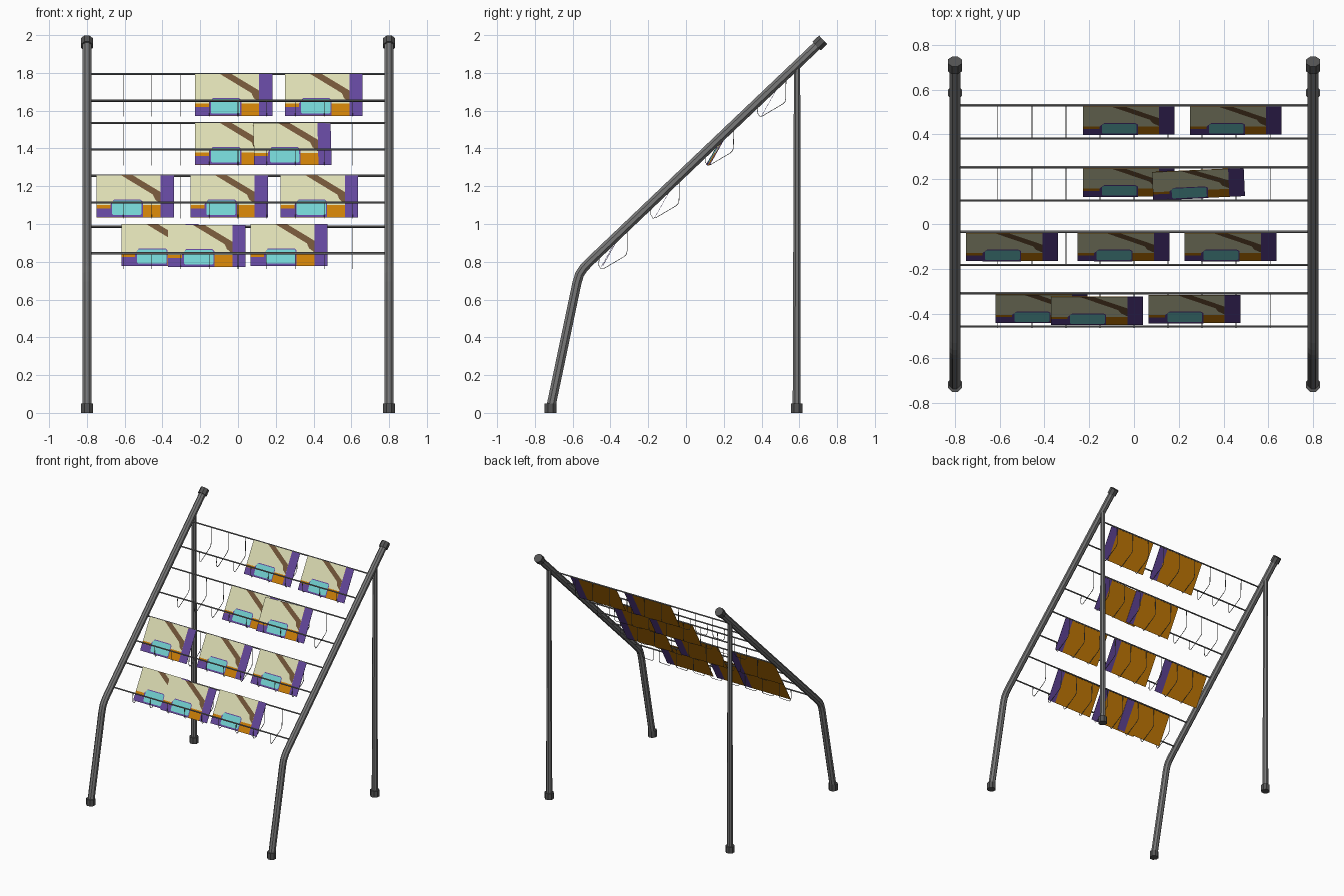
import bpy, bmesh, math
from mathutils import Vector, Matrix

if "Cube" in bpy.data.objects:
    bpy.data.objects.remove(bpy.data.objects["Cube"])


def mat(name, rgb):
    m = bpy.data.materials.new(name)
    m.diffuse_color = (*rgb, 1)
    m.use_nodes = True
    m.node_tree.nodes["Principled BSDF"].inputs["Base Color"].default_value = m.diffuse_color
    return m


METAL = mat("grey metal", (0.19, 0.19, 0.19))
CAP = mat("dark rubber", (0.09, 0.09, 0.09))
BOOK = [mat("orange", (0.6, 0.21, 0.002)), mat("purple", (0.125, 0.062, 0.33)),
        mat("cream", (0.72, 0.72, 0.45)), mat("brown", (0.17, 0.09, 0.04)),
        mat("cyan", (0.17, 0.64, 0.64))]


def finish(name, bm, mats):
    me = bpy.data.meshes.new(name)
    bm.to_mesh(me)
    bm.free()
    for m in mats:
        me.materials.append(m)
    ob = bpy.data.objects.new(name, me)
    bpy.context.collection.objects.link(ob)


def sweep(bm, pts, radii, sides, side):
    """Faceted tube along a planar path; side is the normal of that plane."""
    pts, side, rings = [Vector(p) for p in pts], Vector(side), []
    for i, p in enumerate(pts):
        a = (p - pts[i - 1]).normalized() if i else None
        b = (pts[i + 1] - p).normalized() if i < len(pts) - 1 else None
        t = ((a or b) + (b or a)).normalized()
        up = t.cross(side)
        r = radii[i] if isinstance(radii, (list, tuple)) else radii
        ring = []
        for k in range(sides):
            an = 2 * math.pi * (k + 0.5) / sides
            ring.append(bm.verts.new(p + r * (math.cos(an) * side + math.sin(an) * up)))
        rings.append(ring)
    for r0, r1 in zip(rings, rings[1:]):
        for k in range(sides):
            j = (k + 1) % sides
            bm.faces.new((r0[k], r0[j], r1[j], r1[k]))
    bm.faces.new(rings[0][::-1])
    bm.faces.new(rings[-1])


def part(name, paths, radii, sides, m, side=(1, 0, 0)):
    bm = bmesh.new()
    for p in paths:
        sweep(bm, p, radii, sides, side)
    bmesh.ops.recalc_face_normals(bm, faces=bm.faces)
    finish(name, bm, [m])


# Side frames: bent front tube, rear leg, end caps
for s, label in ((-1, "left"), (1, "right")):
    x = 0.8 * s
    part(label + "_bent_tube", [[(x, y, z) for y, z in (
        (-0.72, 0.01), (-0.577, 0.69), (-0.563, 0.735), (-0.543, 0.765),
        (-0.515, 0.795), (0.715, 1.965))]], 0.026, 8, METAL)
    part(label + "_rear_leg", [[(x, 0.586, 0.01), (x, 0.588, 1.84)]],
         [0.023, 0.018], 8, METAL)
    part(label + "_end_caps", [
        [(x, -0.718, 0), (x, -0.718, 0.05)],
        [(x, 0.586, 0), (x, 0.586, 0.05)],
        [(x, 0.691, 1.942), (x, 0.726, 1.975)]], 0.034, 8, CAP)

# Rack rods and wire baskets
TOPS = [(-0.31, 0.986), (-0.035, 1.255), (0.253, 1.535), (0.53, 1.794)]
HOOK = [(0, 0), (-0.002, -0.13), (-0.006, -0.147), (-0.02, -0.16),
        (-0.125, -0.222), (-0.14, -0.224), (-0.152, -0.205), (-0.148, -0.142)]
for i, (y, z) in enumerate(TOPS, 1):
    part(f"rack_{i}_rods", [[(-0.8, y + dy, z + dz), (0.8, y + dy, z + dz)]
                            for dy, dz in ((0, 0), (-0.148, -0.141))],
         0.006, 6, METAL, side=(0, 1, 0))
    part(f"rack_{i}_wires", [[(0.152 * k, y + a, z + b) for a, b in HOOK]
                             for k in range(-4, 5)], 0.0022, 4, METAL)


def rect(u0, v0, u1, v1):
    return [(u0, v0), (u1, v0), (u1, v1), (u0, v1)]


# Magazine cover layout in unit coordinates: (colour index, layer, outline)
COVER = [
    (2, 1, rect(0, 0.29, 0.83, 1)),
    (3, 2, [(0.32, 1), (0.73, 0.54), (0.76, 0.42), (0.83, 0.32), (0.83, 0.6), (0.47, 1)]),
    (1, 1, rect(0, 0, 0.19, 0.21)),
    (1, 2, [(0.18, 0), (0.6, 0), (0.6, 0.37), (0.57, 0.42), (0.23, 0.42), (0.18, 0.3)]),
    (4, 3, [(0.205, 0.08), (0.22, 0.05), (0.57, 0.05), (0.585, 0.08),
            (0.585, 0.36), (0.57, 0.395), (0.23, 0.395), (0.205, 0.36)]),
]
W, T = 0.41, 0.0008
V = Vector((0, 0.125, 0.222))
N = Vector((1, 0, 0)).cross(V).normalized()


def magazine(name, x, y, z, turn=0.0):
    bm = bmesh.new()
    rot = Matrix.Rotation(turn, 3, 'Z')
    o = Vector((x, y, z))

    def pt(u, v, n):
        return bm.verts.new(o + rot @ (Vector((W * u, 0, 0)) + V * v + N * n))

    # Body: thin orange sheet with purple spine strip
    for u0, u1, idx in ((0, 0.83, 0), (0.83, 1, 1)):
        f = [pt(u, v, T) for u, v in rect(u0, 0, u1, 1)]
        b = [pt(u, v, -T) for u, v in rect(u0, 0, u1, 1)]
        faces = [f, b[::-1]] + [[f[k], b[k], b[(k + 1) % 4], f[(k + 1) % 4]]
                                for k in range(4)]
        for q in faces:
            bm.faces.new(q).material_index = idx
    # Printed cover shapes
    for idx, layer, outline in COVER:
        bm.faces.new([pt(u, v, T + 0.0008 * layer) for u, v in outline]).material_index = idx
    finish(name, bm, BOOK)


# Magazines: rack index, left edge, y shift, z shift, turn
STOCK = [(0, -0.618, -0.001, 0.014, 0), (0, -0.37, -0.01, 0.009, 0), (0, 0.065, -0.002, 0.014, 0),
         (1, -0.75, 0, 0.003, 0), (1, -0.252, 0, 0.003, 0), (1, 0.226, 0, 0.003, 0),
         (2, -0.228, 0, 0.001, 0), (2, 0.086, -0.016, 0, 0.045),
         (3, -0.228, 0, 0.001, 0), (3, 0.25, 0, 0.001, 0)]
for n, (r, x, dy, dz, turn) in enumerate(STOCK, 1):
    y, z = TOPS[r]
    magazine(f"magazine_{n}", x, y - 0.13 + dy, z - 0.223 + dz, turn)
